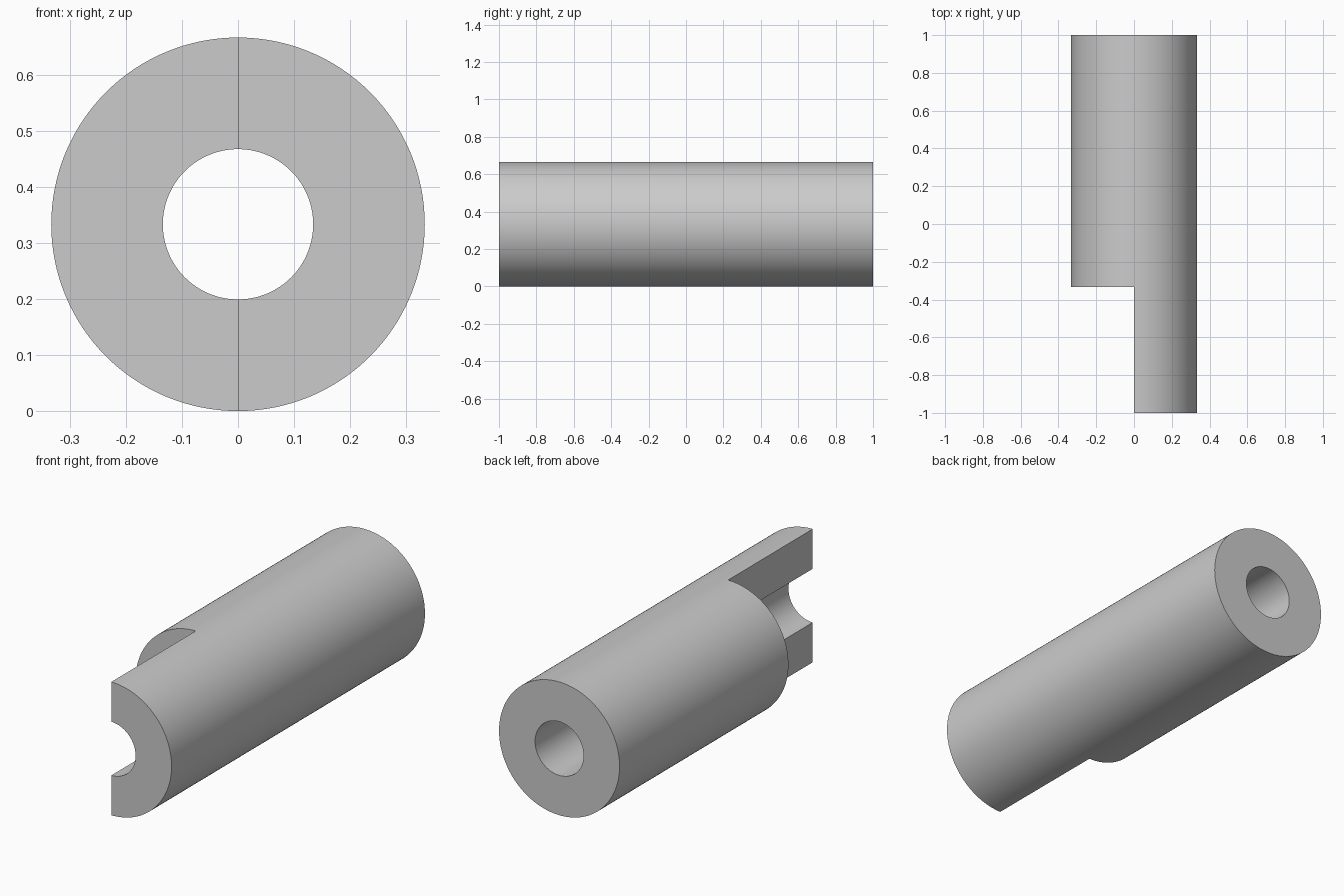
import bpy, bmesh
from math import sin, cos, pi, radians

cube = bpy.data.objects.get("Cube")
if cube:
    bpy.data.objects.remove(cube, do_unlink=True)

R_OUT, R_IN = 0.333, 0.134
FRONT, STEP, BACK = -1.0, -0.333, 1.0
SEGS = 128
HALF = SEGS // 2

# Single flat grey
grey = bpy.data.materials.new("plain_grey")
grey.use_nodes = True
colour = (0.6, 0.6, 0.6, 1)
grey.diffuse_color = colour
grey.node_tree.nodes["Principled BSDF"].inputs["Base Color"].default_value = colour

bm = bmesh.new()


def ring(radius, y, count):
    """Points from the top, round the +x side first."""
    points = []
    for i in range(count):
        a = 2 * pi * i / SEGS
        points.append(bm.verts.new((radius * sin(a), y, R_OUT + radius * cos(a))))
    return points


def bridge(a, b, start, stop):
    """Quads between two rings over a range of segments."""
    for i in range(start, stop):
        j = (i + 1) % len(a)
        bm.faces.new((a[i], a[j], b[j], b[i]))


# Full tube behind the step
out_back, in_back = ring(R_OUT, BACK, SEGS), ring(R_IN, BACK, SEGS)
out_step, in_step = ring(R_OUT, STEP, SEGS), ring(R_IN, STEP, SEGS)
bridge(out_step, out_back, 0, SEGS)
bridge(in_step, in_back, 0, SEGS)
bridge(out_back, in_back, 0, SEGS)

# Step face on the cut-away side
bridge(out_step, in_step, HALF, SEGS)

# Half tube in front of the step
out_front, in_front = ring(R_OUT, FRONT, HALF + 1), ring(R_IN, FRONT, HALF + 1)
bridge(out_front, out_step[:HALF + 1], 0, HALF)
bridge(in_front, in_step[:HALF + 1], 0, HALF)
bridge(out_front, in_front, 0, HALF)

# Flat cut walls above and below the bore
for i in (0, HALF):
    bm.faces.new((out_front[i], in_front[i], in_step[i], out_step[i]))

bmesh.ops.recalc_face_normals(bm, faces=bm.faces)
mesh = bpy.data.meshes.new("stepped_sleeve")
bm.to_mesh(mesh)
bm.free()
mesh.materials.append(grey)

sleeve = bpy.data.objects.new("stepped_sleeve", mesh)
bpy.context.collection.objects.link(sleeve)
bpy.ops.object.select_all(action='DESELECT')
sleeve.select_set(True)
bpy.context.view_layer.objects.active = sleeve
bpy.ops.object.shade_smooth_by_angle(angle=radians(30))
